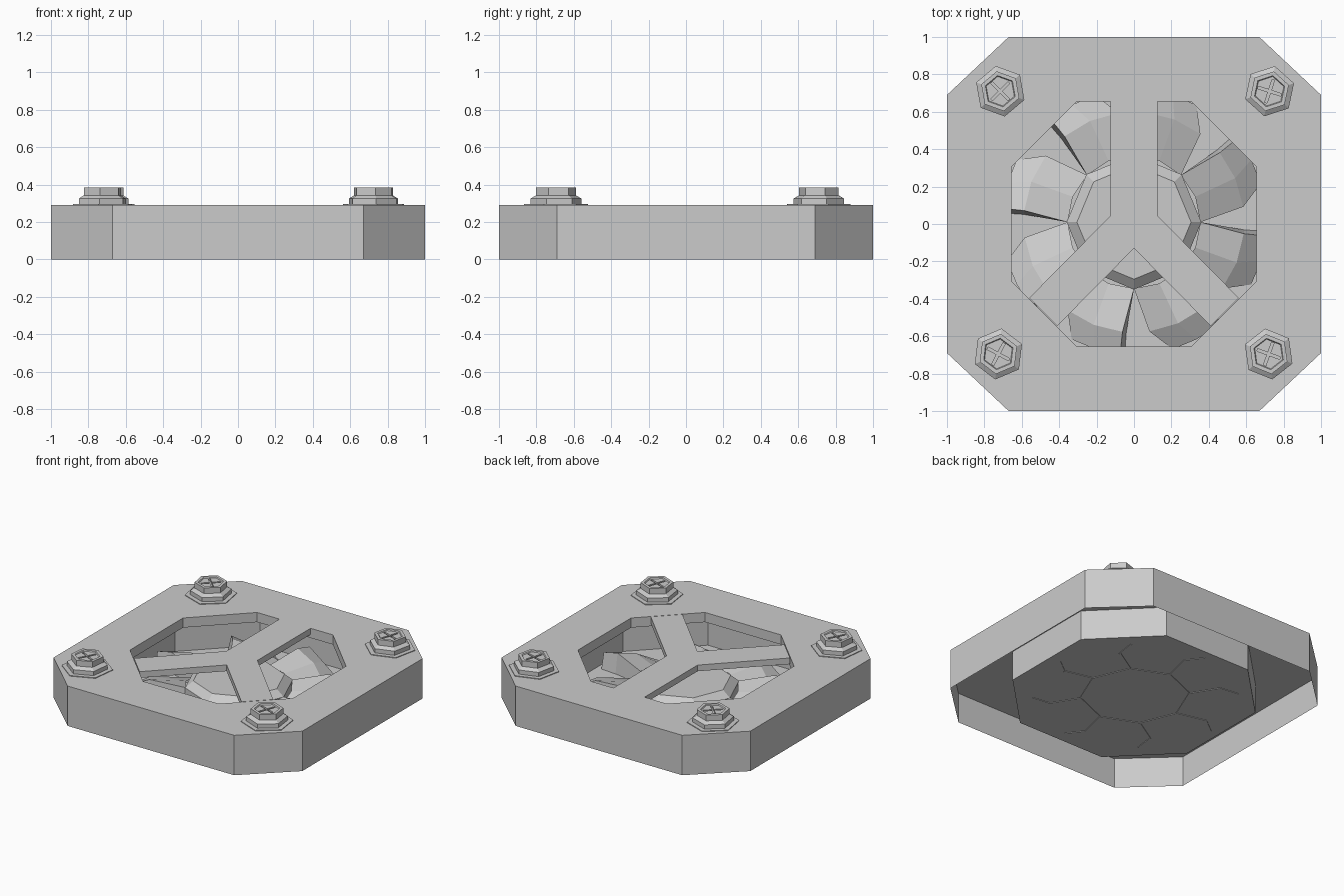
import bpy, bmesh
from math import sin, cos, radians, pi
from mathutils import Vector

if "Cube" in bpy.data.objects:
    bpy.data.objects.remove(bpy.data.objects["Cube"])


def new_object(name, bm, fix=True):
    if fix:
        bmesh.ops.recalc_face_normals(bm, faces=bm.faces)
    me = bpy.data.meshes.new(name)
    bm.to_mesh(me)
    bm.free()
    ob = bpy.data.objects.new(name, me)
    bpy.context.collection.objects.link(ob)
    return ob


def octagon(rx, ry, cx, cy):
    q = [(rx, -cy), (rx, cy), (cx, ry), (-cx, ry)]
    return q + [(-x, -y) for x, y in q]


def add_loop(bm, pts, z):
    return [bm.verts.new((x, y, z)) for x, y in pts]


def bridge(bm, a, b):
    n = len(a)
    for i in range(n):
        j = (i + 1) % n
        bm.faces.new((a[i], a[j], b[j], b[i]))


def prism(name, pts, z0, z1):
    bm = bmesh.new()
    a, b = add_loop(bm, pts, z0), add_loop(bm, pts, z1)
    bridge(bm, a, b)
    bm.faces.new(a[::-1])
    bm.faces.new(b)
    return new_object(name, bm)


def polar(r, deg, z):
    return Vector((r * cos(radians(deg)), r * sin(radians(deg)) + 0.01, z))


# housing: thick cover with an octagonal opening
PLATE, TOP = 0.22, 0.29
outer = octagon(1, 1, 0.67, 0.69)
hole = octagon(0.655, 0.655, 0.305, 0.305)
bm = bmesh.new()
loops = [add_loop(bm, p, z) for p, z in
         ((outer, PLATE), (outer, TOP), (hole, TOP), (hole, PLATE))]
for i in range(4):
    bridge(bm, loops[i], loops[(i + 1) % 4])
new_object("cover_plate", bm)

# housing: outer skirt, open below
bm = bmesh.new()
bridge(bm, add_loop(bm, outer, 0), add_loop(bm, outer, PLATE))
new_object("outer_skirt", bm, False)

# inner well with its closed floor
well = octagon(0.75, 0.75, 0.35, 0.35)
bm = bmesh.new()
low = add_loop(bm, well, 0.004)
bridge(bm, low, add_loop(bm, well, PLATE))
bm.faces.new(low[::-1])
new_object("fan_well", bm, False)

# three-armed guard across the opening
half = [(0.125, 0.655), (0.125, 0.045), (0.56, -0.395), (0.41, -0.545)]
guard = half + [(0, -0.13)] + [(-x, y) for x, y in reversed(half)]
prism("guard_spokes", guard, 0.245, TOP)

# eight-sided hub with a sloping rim
bm = bmesh.new()
rings = []
for r, z in ((0.36, 0.004), (0.36, 0.10), (0.305, 0.145)):
    rings.append([bm.verts.new(polar(r, 45 * k, z)) for k in range(8)])
bridge(bm, rings[0], rings[1])
bridge(bm, rings[1], rings[2])
bm.faces.new(rings[2])
new_object("fan_hub", bm)

# blades: creased wedges, high on the anticlockwise edge
bm = bmesh.new()
for k in range(8):
    t = 45 * k
    rows = []
    for r, lo, hi, zl, zm, zh in ((0.355, 0, 45, 0.05, 0.085, 0.10),
                                  (0.59, 8, 39, 0.02, 0.10, 0.15),
                                  (0.71, 17, 39, 0.01, 0.05, 0.12)):
        mid = (lo + hi) / 2
        rows.append([bm.verts.new(p) for p in (
            polar(r, t + lo, 0.006), polar(r, t + lo, zl), polar(r, t + mid, zm),
            polar(r, t + hi, zh), polar(r, t + hi + (2 if r > 0.4 else 0), 0.006))])
    for a, b in zip(rows, rows[1:]):
        for i in range(4):
            bm.faces.new((a[i], b[i], b[i + 1], a[i + 1]))
    bm.faces.new(rows[-1])
new_object("fan_blades", bm)

# thin ribs under the floor tracing hub and blade roots
bm = bmesh.new()
for k in range(8):
    t = 45 * k
    for p, q in ((polar(0.36, t, 0), polar(0.36, t + 45, 0)),
                 (polar(0.36, t, 0), polar(0.57, t - 5, 0)),
                 (polar(0.57, t - 5, 0), polar(0.68, t + 3, 0))):
        side = (q - p).cross(Vector((0, 0, 1))).normalized() * 0.006
        up = Vector((0, 0, 0.004))
        a = [bm.verts.new(v) for v in (p - side, p + side, p + side + up, p - side + up)]
        b = [bm.verts.new(v) for v in (q - side, q + side, q + side + up, q - side + up)]
        bridge(bm, a, b)
new_object("floor_ribs", bm)


# hex bolts on washers, each with a cross slot
def bolt(name, x, y, turn, slot):
    bm = bmesh.new()
    prof = [(0.172, 0.288), (0.172, 0.295), (0.137, 0.295), (0.137, 0.325),
            (0.108, 0.342), (0.108, 0.383), (0.085, 0.383), (0.08, 0.376)]
    rs = [[bm.verts.new((x + r * cos(radians(turn) + i * pi / 3),
                         y + r * sin(radians(turn) + i * pi / 3), z))
           for i in range(6)] for r, z in prof]
    for a, b in zip(rs, rs[1:]):
        bridge(bm, a, b)
    bm.faces.new(rs[0][::-1])
    bm.faces.new(rs[-1])
    ob = new_object(name, bm)
    L, w = 0.065, 0.007
    cross = [(w, w), (w, L), (-w, L), (-w, w), (-L, w), (-L, -w),
             (-w, -w), (-w, -L), (w, -L), (w, -w), (L, -w), (L, w)]
    c, s = cos(radians(slot)), sin(radians(slot))
    cut = prism(name + "_slot_cutter",
                [(x + u * c - v * s, y + u * s + v * c) for u, v in cross], 0.36, 0.42)
    cut.hide_render = True
    cut.hide_set(True)
    m = ob.modifiers.new("slot", "BOOLEAN")
    m.object, m.operation, m.solver = cut, "DIFFERENCE", "EXACT"


bolt("bolt_back_left", -0.715, 0.71, 100, 45)
bolt("bolt_back_right", 0.725, 0.71, 78, 72)
bolt("bolt_front_left", -0.725, -0.695, 83, 62)
bolt("bolt_front_right", 0.72, -0.695, 98, 70)
